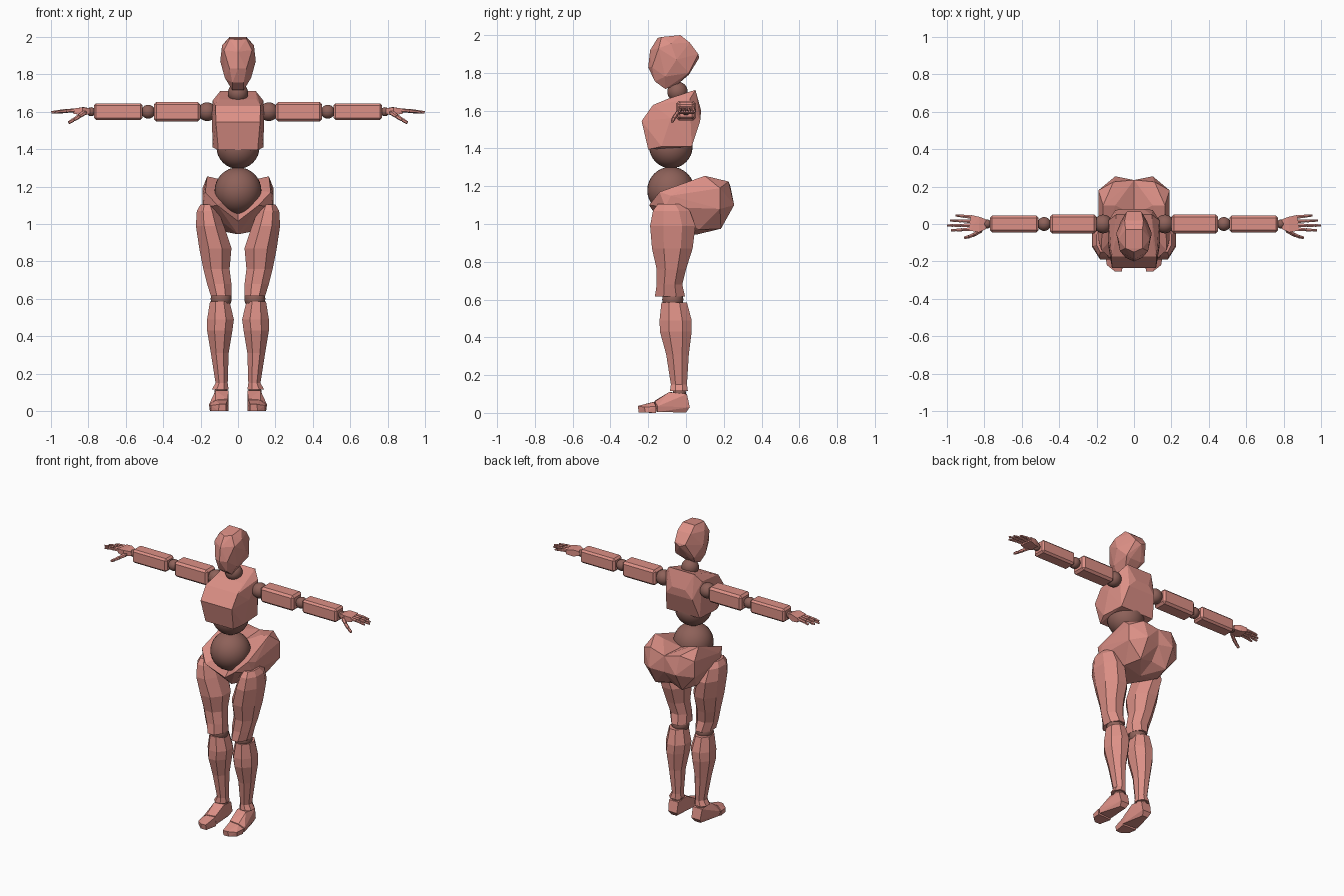
import bpy, bmesh, math
from mathutils import Vector, Matrix


def material(name, rgb):
    m = bpy.data.materials.new(name)
    m.diffuse_color = (*rgb, 1)
    return m


SKIN = material("skin", (0.72, 0.28, 0.24))
JOINT = material("joint", (0.27, 0.12, 0.10))


def finish(bm, name, mat, pair=False, smooth=False):
    bmesh.ops.recalc_face_normals(bm, faces=bm.faces)
    for f in bm.faces:
        f.smooth = smooth
    me = bpy.data.meshes.new(name)
    bm.to_mesh(me)
    bm.free()
    me.materials.append(mat)
    ob = bpy.data.objects.new(name, me)
    bpy.context.collection.objects.link(ob)
    if pair:
        mod = ob.modifiers.new("mirror", 'MIRROR')
        mod.use_mirror_merge = False
    return ob


def hull(name, pts, pair=False):
    """Faceted solid round a few points; single parts are made symmetric."""
    if not pair:
        pts = pts + [(-x, y, z) for x, y, z in pts if x > 0]
    bm = bmesh.new()
    for p in pts:
        bm.verts.new(p)
    res = bmesh.ops.convex_hull(bm, input=bm.verts[:])
    junk = {v for v in res["geom_interior"] + res["geom_unused"]
            if isinstance(v, bmesh.types.BMVert)}
    if junk:
        bmesh.ops.delete(bm, geom=list(junk), context='VERTS')
    return finish(bm, name, SKIN, pair)


def loft(name, rings, n=8):
    """Limb through rings of (z, x0, x1, y0, y1)."""
    bm = bmesh.new()
    k = 1 / math.cos(math.pi / n)
    loops = []
    for z, x0, x1, y0, y1 in rings:
        loop = []
        for i in range(n):
            a = math.tau * (i + 0.5) / n
            loop.append(bm.verts.new(((x0 + x1) / 2 + (x1 - x0) / 2 * k * math.cos(a),
                                      (y0 + y1) / 2 + (y1 - y0) / 2 * k * math.sin(a), z)))
        loops.append(loop)
    for a, b in zip(loops, loops[1:]):
        for i in range(n):
            j = (i + 1) % n
            bm.faces.new((a[i], a[j], b[j], b[i]))
    bm.faces.new(loops[0])
    bm.faces.new(loops[-1])
    return finish(bm, name, SKIN, True)


def ball(name, c, r, pair=True, seg=32):
    bm = bmesh.new()
    bmesh.ops.create_uvsphere(bm, u_segments=seg, v_segments=seg // 2, radius=r,
                              matrix=Matrix.Translation(c))
    return finish(bm, name, JOINT, pair, True)


def block(name, x0, x1, r, bevel):
    """Chamfered square arm segment."""
    bm = bmesh.new()
    bmesh.ops.create_cube(bm, size=1, matrix=Matrix.Translation(((x0 + x1) / 2, 0, 1.6))
                          @ Matrix.Diagonal((x1 - x0, 2 * r, 2 * r, 1)))
    bmesh.ops.bevel(bm, geom=bm.edges[:], offset=bevel, segments=1, affect='EDGES')
    return finish(bm, name, SKIN, True)


def digit(name, pts, r):
    """Finger: tapered segments with small ball joints."""
    pts = [Vector(p) for p in pts]
    for i, (a, b) in enumerate(zip(pts, pts[1:])):
        d = b - a
        bm = bmesh.new()
        bmesh.ops.create_cone(bm, cap_ends=True, segments=6, radius1=r, radius2=r * 0.8,
                              depth=d.length * 0.86,
                              matrix=Matrix.Translation((a + b) / 2)
                              @ d.to_track_quat('Z', 'Y').to_matrix().to_4x4())
        finish(bm, f"{name}_segment_{i + 1}", SKIN, True)
        ball(f"{name}_joint_{i + 1}", a, r * 0.8, seg=10)
        r *= 0.85


# head and neck
hull("head", [
    (0.045, -0.13, 1.99), (0.045, -0.03, 2.0), (0.05, 0.02, 1.96), (0, -0.15, 1.985),
    (0.085, -0.08, 1.955), (0.095, -0.05, 1.87), (0.075, -0.145, 1.93), (0.04, 0.065, 1.9),
    (0, 0.07, 1.88), (0.07, 0.015, 1.80), (0.07, -0.11, 1.78), (0, -0.19, 1.92),
    (0, -0.2, 1.83), (0.045, -0.18, 1.83), (0.03, -0.165, 1.755), (0.03, -0.11, 1.715),
    (0.03, -0.05, 1.735), (0.04, 0.015, 1.79)])
ball("neck", (0, -0.045, 1.70), 0.054, False)

# chest
hull("chest", [
    (0.095, 0.05, 1.71), (0.1, -0.09, 1.665), (0.12, -0.175, 1.63), (0.118, -0.235, 1.545),
    (0.105, -0.2, 1.395), (0.135, -0.13, 1.41), (0.125, 0.03, 1.41), (0.135, 0.02, 1.66),
    (0.14, -0.08, 1.56), (0.1, 0.075, 1.545), (0.05, 0.08, 1.60)])

# belly
ball("upper_belly", (0, -0.08, 1.41), 0.115, False)
ball("lower_belly", (0, -0.08, 1.178), 0.125, False)

# pelvis, two halves meeting in a crease
hull("pelvis", [
    (0, 0.05, 1.19), (0.1, 0.1, 1.24), (0.165, 0.1, 1.255), (0.19, 0.18, 1.19),
    (0.11, 0.225, 1.225), (0, 0.235, 1.2), (0.19, 0.18, 1.08), (0.1, 0.255, 1.1),
    (0, 0.235, 1.09), (0.1, 0.185, 0.975), (0, 0.06, 0.945), (0.13, 0.07, 0.97),
    (0.19, -0.08, 1.15), (0.185, -0.11, 1.09), (0.175, -0.14, 1.17), (0.11, -0.195, 1.1),
    (0, -0.14, 1.015), (0, -0.07, 0.945), (0, 0.17, 1.0)], True)

# legs
loft("thigh", [(1.105, 0.13, 0.2, -0.15, -0.02), (1.07, 0.105, 0.22, -0.175, 0.02),
               (0.99, 0.075, 0.225, -0.19, 0.05), (0.87, 0.035, 0.207, -0.18, 0.035),
               (0.76, 0.045, 0.185, -0.155, 0.0), (0.68, 0.035, 0.165, -0.155, -0.02),
               (0.615, 0.035, 0.145, -0.165, -0.005)])
ball("knee", (0.09, -0.07, 0.6), 0.056)
loft("shin", [(0.585, 0.045, 0.15, -0.13, 0.005), (0.49, 0.022, 0.165, -0.14, 0.03),
              (0.43, 0.03, 0.165, -0.138, 0.03), (0.31, 0.05, 0.145, -0.105, 0.015),
              (0.15, 0.055, 0.12, -0.08, 0.005), (0.115, 0.05, 0.14, -0.085, 0.01)])
ball("ankle", (0.09, -0.035, 0.105), 0.035)
hull("foot", [
    (0.05, -0.08, 0.11), (0.12, -0.09, 0.11), (0.125, 0.005, 0.1), (0.055, 0.005, 0.1),
    (0.055, 0.02, 0.03), (0.12, 0.02, 0.03), (0.07, 0.0, 0.002), (0.11, 0.0, 0.002),
    (0.055, -0.165, 0.065), (0.12, -0.165, 0.06), (0.05, -0.165, 0.01),
    (0.155, -0.15, 0.035), (0.15, -0.15, 0.005)], True)
hull("toes", [
    (0.055, -0.165, 0.06), (0.12, -0.17, 0.058), (0.155, -0.16, 0.035), (0.15, -0.16, 0.0),
    (0.05, -0.165, 0.0), (0.065, -0.255, 0.037), (0.1, -0.255, 0.037), (0.145, -0.22, 0.03),
    (0.065, -0.25, 0.002), (0.105, -0.25, 0.002), (0.145, -0.215, 0.002)], True)

# arms
ball("shoulder", (0.165, 0, 1.6), 0.05)
block("upper_arm", 0.2, 0.45, 0.052, 0.014)
ball("elbow", (0.48, 0, 1.6), 0.037)
block("forearm", 0.51, 0.77, 0.045, 0.012)
ball("wrist", (0.785, 0, 1.6), 0.024)

# hands
hull("palm", [(x, y, z) for x, y, h in
              ((0.79, 0.024, 0.015), (0.79, -0.026, 0.015), (0.825, 0.038, 0.022),
               (0.83, -0.045, 0.02), (0.872, 0.048, 0.014), (0.88, -0.035, 0.014))
              for z in (1.603 - h, 1.603 + h)], True)
for i, (y0, y1, tip) in enumerate(((0.038, 0.046, 0.955), (0.015, 0.019, 0.985),
                                   (-0.007, -0.008, 1.0), (-0.028, -0.034, 0.98))):
    pts = [(0.872 + (tip - 0.872) * t, y0 + (y1 - y0) * t, 1.606 - 0.01 * t * t)
           for t in (0, 0.42, 0.74, 1)]
    digit(f"finger_{i + 1}", pts, 0.0115)
digit("thumb", [(0.82, -0.035, 1.595), (0.85, -0.055, 1.575), (0.88, -0.067, 1.556),
                (0.907, -0.074, 1.54)], 0.014)
